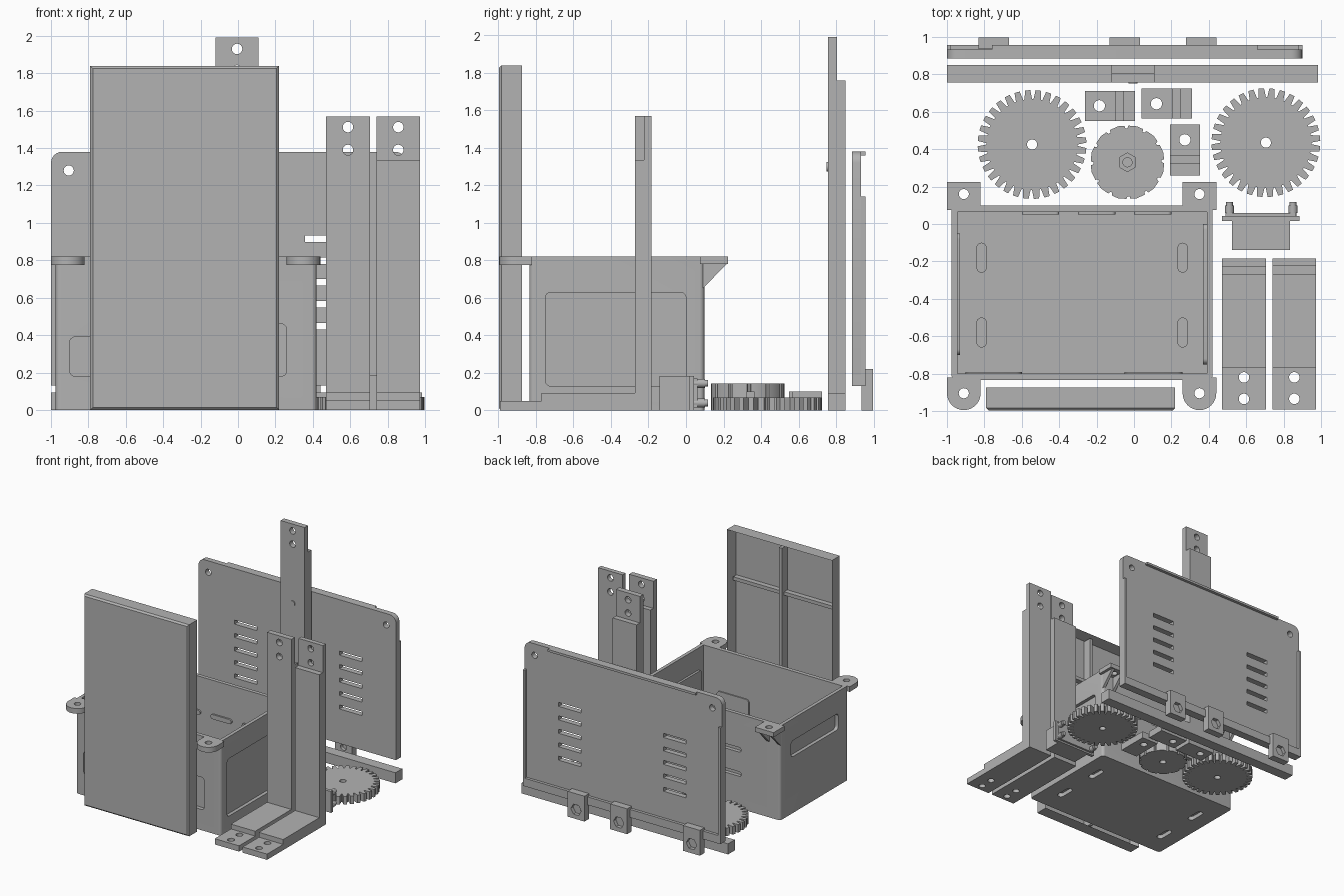
import bpy, bmesh
from math import sin, cos, pi

if "Cube" in bpy.data.objects:
    bpy.data.objects.remove(bpy.data.objects["Cube"], do_unlink=True)

grey = bpy.data.materials.new("plain grey")
grey.use_nodes = True
grey.diffuse_color = (0.45, 0.45, 0.45, 1)
grey.node_tree.nodes["Principled BSDF"].inputs["Base Color"].default_value = grey.diffuse_color


# Flat outlines
def rect(u0, v0, u1, v1):
    return [(u0, v0), (u1, v0), (u1, v1), (u0, v1)]


def circle(u, v, r, n=32, turn=0):
    return [(u + r * cos(turn + 2 * pi * i / n), v + r * sin(turn + 2 * pi * i / n)) for i in range(n)]


def rounded(u0, v0, u1, v1, r, steps=6):
    pts = []
    corners = [(u1 - r, v1 - r), (u0 + r, v1 - r), (u0 + r, v0 + r), (u1 - r, v0 + r)]
    for q, (cu, cv) in enumerate(corners):
        for i in range(steps + 1):
            a = pi / 2 * (q + i / steps)
            pts.append((cu + r * cos(a), cv + r * sin(a)))
    return pts


def slot(u, v, w, h):
    return rounded(u - w / 2, v - h / 2, u + w / 2, v + h / 2, min(w, h) * 0.499)


# Solids are (outline, axis, low, high), extruded along the axis
PLACE = {"x": lambda u, v, w: (w, u, v), "y": lambda u, v, w: (u, w, v), "z": lambda u, v, w: (u, v, w)}


def solid_mesh(name, solids):
    bm = bmesh.new()
    for pts, axis, lo, hi in solids:
        ends = [[bm.verts.new(PLACE[axis](u, v, w)) for u, v in pts] for w in (lo, hi)]
        bm.faces.new(ends[0])
        bm.faces.new(ends[1])
        for i in range(len(pts)):
            j = (i + 1) % len(pts)
            bm.faces.new((ends[0][i], ends[0][j], ends[1][j], ends[1][i]))
    bmesh.ops.recalc_face_normals(bm, faces=bm.faces)
    mesh = bpy.data.meshes.new(name)
    bm.to_mesh(mesh)
    bm.free()
    return mesh


def part(name, solids, cuts=()):
    obj = bpy.data.objects.new(name, solid_mesh(name, solids))
    bpy.context.collection.objects.link(obj)
    if cuts:
        cutter = bpy.data.objects.new("cutter", solid_mesh("cutter", cuts))
        bpy.context.collection.objects.link(cutter)
        cutter.hide_render = True
        mod = obj.modifiers.new("cut", "BOOLEAN")
        mod.operation, mod.solver, mod.object = "DIFFERENCE", "EXACT", cutter
        mesh = bpy.data.meshes.new_from_object(obj.evaluated_get(bpy.context.evaluated_depsgraph_get()))
        obj.modifiers.clear()
        obj.data = mesh
        bpy.data.objects.remove(cutter, do_unlink=True)
    obj.data.materials.clear()
    obj.data.materials.append(grey)
    return obj


# Open box with windows, vents and floor slots
cuts = [(rect(-0.945, -0.80, 0.39, 0.065), "z", 0.035, 1),
        (rounded(-0.75, 0.13, 0, 0.63, 0.03), "x", 0.37, 0.5),
        (rounded(-0.70, 0.49, -0.05, 0.63, 0.03), "x", -1.05, -0.93),
        (rounded(-0.90, 0.18, -0.60, 0.39, 0.03), "y", -0.9, -0.79),
        (rounded(-0.05, 0.18, 0.26, 0.46, 0.03), "y", -0.9, -0.79)]
for x in (-0.815, 0.26):
    for y in (-0.18, -0.58):
        cuts.append((slot(x, y, 0.055, 0.16), "z", -0.1, 0.1))
for x in (-0.50, -0.20, 0.10):
    for z in (0.30, 0.51):
        cuts.append((slot(x, z, 0.2, 0.04), "y", 0.05, 0.2))
part("box", [(rounded(-0.975, -0.835, 0.42, 0.098, 0.025), "z", 0, 0.82)], cuts)

# Screw ears on the box
for side, x in (("right", -0.91), ("left", 0.35)):
    arc = [(x + 0.09 * cos(pi + pi * i / 16), -0.905 + 0.09 * sin(pi + pi * i / 16)) for i in range(17)]
    part(side + "_front_ear", [(arc + [(x + 0.09, -0.82), (x - 0.09, -0.82)], "z", 0.775, 0.82)],
         [(circle(x, -0.905, 0.027), "z", 0.7, 0.9)])
    part(side + "_back_ear", [(rect(x - 0.09, 0.075, x + 0.09, 0.225), "z", 0.78, 0.82)],
         [(circle(x, 0.16, 0.027), "z", 0.7, 0.9)])
    gusset = [(0.09, 0.785), (0.09, 0.65), (0.22, 0.785)]
    part(side + "_ear_gussets", [(gusset, "x", x + d, x + d + 0.025) for d in (-0.065, 0.04)])

# Front cover, a shallow tray open to the back with ribs
cover = part("cover", [(rect(-0.79, 0, 0.22, 1.84), "y", -0.998, -0.875)])
bm = bmesh.new()
bm.from_mesh(cover.data)
rim = [e for e in bm.edges if all(v.co.y < -0.99 for v in e.verts)]
bmesh.ops.bevel(bm, geom=rim, offset=0.014, segments=1, affect="EDGES")
front = max((f for f in bm.faces if f.normal.y > 0.9), key=lambda f: f.calc_area())
bmesh.ops.inset_region(bm, faces=[front], thickness=0.035)
bmesh.ops.translate(bm, verts=front.verts, vec=(0, -0.09, 0))
bm.to_mesh(cover.data)
bm.free()
part("cover_ribs", [(rect(-0.30, 0.03, -0.27, 1.81), "y", -0.97, -0.89),
                    (rect(-0.76, 1.39, 0.19, 1.42), "y", -0.97, -0.92)])

# Vented back plate with lips
cuts = [(circle(x, 1.28, 0.027), "y", 0.8, 1) for x in (-0.905, 0.805)]
for x in (-0.545, 0.465):
    for i in range(5):
        cuts.append((rect(x - 0.108, 0.43 + 0.117 * i, x + 0.108, 0.465 + 0.117 * i), "y", 0.8, 1))
part("back_plate", [(rounded(-1, 0.13, 0.9, 1.38, 0.06), "y", 0.885, 0.932)], cuts)
part("back_plate_lips", [(rect(-0.76, 1.36, 0.66, 1.38), "y", 0.92, 0.957),
                         (rect(-1, 0.13, -0.98, 1.14), "y", 0.885, 0.957),
                         (rect(0.88, 0.13, 0.9, 1.14), "y", 0.885, 0.957),
                         (rect(-0.99, 0.13, 0.89, 0.2), "y", 0.885, 0.957)])

# Clips standing behind the plate, with hexagonal nut pockets
for i, x in enumerate((-0.75, -0.05, 0.36)):
    part(f"standing_clip_{i + 1}", [(rect(x - 0.082, 0, x + 0.082, 0.22), "y", 0.935, 0.997)],
         [(circle(x, 0.08, 0.05, 6), "y", 0.965, 1.1), (circle(x, 0.08, 0.028), "y", 0.9, 0.97)])


# Loose clips lying flat, each with a ridge across one end
def lying_clip(name, box, hole, ridge):
    part(name, [(rect(*box), "z", 0, 0.06)], [(circle(*hole, 0.03), "z", -0.1, 0.2)])
    part(name + "_ridge", [(rect(*ridge), "z", 0.05, 0.1)])


lying_clip("clip_a", (-0.262, 0.55, 0.005, 0.712), (-0.185, 0.632), (-0.1, 0.55, -0.057, 0.712))
lying_clip("clip_b", (0.04, 0.565, 0.31, 0.725), (0.12, 0.643), (0.207, 0.565, 0.25, 0.725))
lying_clip("clip_c", (0.192, 0.26, 0.353, 0.532), (0.272, 0.45), (0.192, 0.322, 0.353, 0.365))

# Rail and its upright, joined as a T
part("rail", [(rect(-1, 0, 0.985, 0.092), "y", 0.757, 0.85)])
part("upright_front", [(rect(-0.12, 0.05, 0.11, 1.99), "y", 0.757, 0.804)],
     [(circle(-0.005, z, 0.028), "y", 0.7, 0.9) for z in (1.93, 1.815)])
part("upright_back", [(rect(-0.12, 0.05, 0.11, 1.76), "y", 0.804, 0.85)])
part("upright_screw", [(circle(-0.005, 1.3, 0.025), "y", 0.75, 0.76)])

# Pair of L brackets, stepped at opposite faces of the top
foot = [(-0.185, 0), (-0.992, 0), (-0.992, 0.05), (-0.77, 0.05), (-0.77, 0.092), (-0.273, 0.092)]
tops = {"inner": [(-0.273, 1.57), (-0.225, 1.57), (-0.225, 1.335), (-0.185, 1.335)],
        "outer": [(-0.273, 1.335), (-0.225, 1.335), (-0.225, 1.57), (-0.185, 1.57)]}
for name, x in (("inner", 0.588), ("outer", 0.857)):
    cuts = [(circle(x, z, 0.028), "y", -0.4, 0) for z in (1.39, 1.512)]
    cuts += [(circle(x, y, 0.028), "z", -0.1, 0.2) for y in (-0.82, -0.935)]
    part(name + "_bracket", [(foot + tops[name], "x", x - 0.117, x + 0.117)], cuts)


# Toothed wheels
def toothed(cx, cy, inner, outer, teeth):
    pts = []
    for i in range(teeth):
        for f, r in ((0, inner), (0.17, outer), (0.67, outer), (0.84, inner)):
            a = 2 * pi * (i + f) / teeth
            pts.append((cx + r * cos(a), cy + r * sin(a)))
    return pts


for name, x, y in (("right_gear", -0.545, 0.425), ("left_gear", 0.705, 0.435)):
    part(name, [(toothed(x, y, 0.243, 0.291, 32), "z", 0, 0.07)], [(circle(x, y, 0.027), "z", -0.1, 0.2)])
notched = []
for i in range(12):
    for f, r in ((0, 0.182), (0.12, 0.182), (0.16, 0.196), (0.5, 0.199), (0.95, 0.196)):
        a = 2 * pi * (i + f) / 12
        notched.append((-0.035 + r * cos(a), 0.33 + r * sin(a)))
part("ratchet_wheel", [(notched, "z", 0, 0.143)],
     [(circle(-0.035, 0.33, 0.05, 6, pi / 6), "z", 0.1, 0.3), (circle(-0.035, 0.33, 0.027), "z", -0.1, 0.11)])

# Small block with a flange and four pegs
part("flanged_block", [(rect(0.525, 0, 0.835, 0.185), "y", -0.14, 0.025),
                       (rect(0.47, 0, 0.885, 0.185), "y", 0.015, 0.042),
                       (rect(0.49, 0.015, 0.865, 0.17), "y", 0.042, 0.06)])
for x in (0.51, 0.85):
    for z in (0.04, 0.145):
        part("peg", [(circle(x, z, 0.018, 16), "y", 0.03, 0.118), (circle(x, z, 0.024, 16), "y", 0.06, 0.1)])

# Smooth the round surfaces, keep edges sharp
bpy.ops.object.select_all(action="DESELECT")
for obj in bpy.context.collection.objects:
    if obj.type == "MESH" and obj.data.materials and obj.data.materials[0] == grey:
        obj.select_set(True)
        bpy.context.view_layer.objects.active = obj
bpy.ops.object.shade_smooth_by_angle(angle=0.5)
